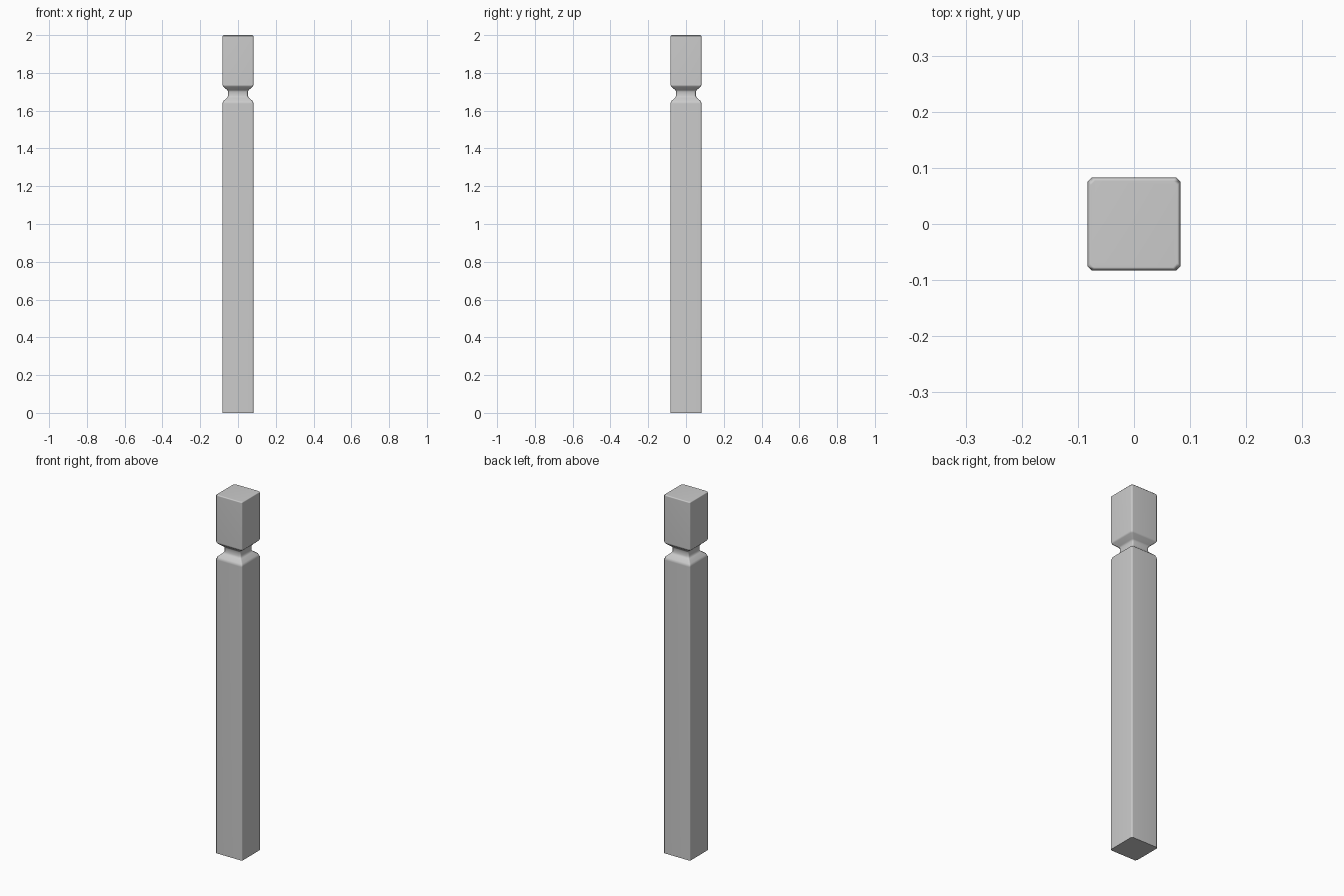
import bpy, bmesh, math

if "Cube" in bpy.data.objects:
    bpy.data.objects.remove(bpy.data.objects["Cube"])

# Post profile: (height, half width)
PROFILE = [(0, .083), (1.637, .083), (1.652, .077), (1.668, .058), (1.678, .052),
           (1.700, .052), (1.709, .057), (1.727, .078), (1.737, .083),
           (1.994, .083), (2.0, .077)]
CHAMFER = .008


def ring(bm, z, h):
    # Square section with clipped corners
    k = h - CHAMFER
    pts = [(h, -k), (h, k), (k, h), (-k, h), (-h, k), (-h, -k), (-k, -h), (k, -h)]
    return [bm.verts.new((x, y, z)) for x, y in pts]


# Square post with carved neck
bm = bmesh.new()
rings = [ring(bm, z, h) for z, h in PROFILE]
for a, b in zip(rings, rings[1:]):
    for i in range(8):
        j = (i + 1) % 8
        bm.faces.new((a[i], a[j], b[j], b[i]))
bm.faces.new(rings[0][::-1])
bm.faces.new(rings[-1])
bmesh.ops.recalc_face_normals(bm, faces=bm.faces)
mesh = bpy.data.meshes.new("post")
bm.to_mesh(mesh)
bm.free()
post = bpy.data.objects.new("post", mesh)
bpy.context.collection.objects.link(post)

# Soft corners, crisp base
bpy.context.view_layer.objects.active = post
post.select_set(True)
bpy.ops.object.shade_smooth_by_angle(angle=math.radians(60))
mod = post.modifiers.new("weighted_normals", 'WEIGHTED_NORMAL')
mod.keep_sharp = True
